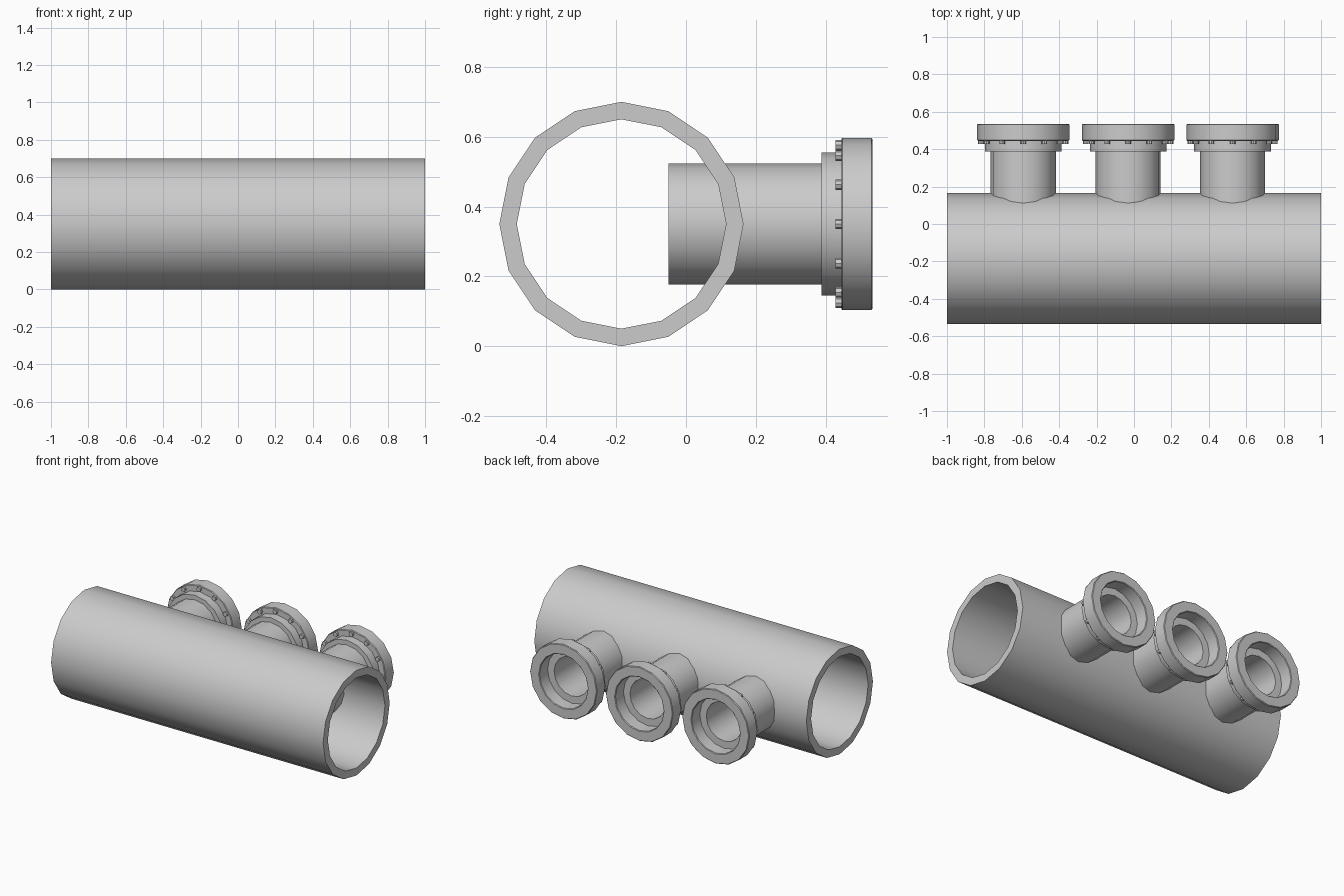
import bpy, math
from math import cos, sin, pi

if "Cube" in bpy.data.objects:
    bpy.data.objects.remove(bpy.data.objects["Cube"])


def revolve(name, profile, n, axis, loc):
    """Spin a closed (radius, offset) profile about the x or y axis."""
    verts, faces, m = [], [], len(profile)
    for i in range(n):
        a = 2 * pi * i / n
        for r, t in profile:
            u, w = r * cos(a), r * sin(a)
            p = (t, u, w) if axis == 'x' else (w, t, u)
            verts.append([p[k] + loc[k] for k in range(3)])
    for i in range(n):
        j = (i + 1) % n
        for k in range(m):
            l = (k + 1) % m
            faces.append((i * m + k, i * m + l, j * m + l, j * m + k))
    me = bpy.data.meshes.new(name)
    me.from_pydata(verts, [], faces)
    ob = bpy.data.objects.new(name, me)
    bpy.context.collection.objects.link(ob)
    bpy.ops.object.select_all(action='DESELECT')
    ob.select_set(True)
    bpy.context.view_layer.objects.active = ob
    bpy.ops.object.mode_set(mode='EDIT')
    bpy.ops.mesh.select_all(action='SELECT')
    bpy.ops.mesh.normals_make_consistent(inside=False)
    bpy.ops.object.mode_set(mode='OBJECT')
    bpy.ops.object.shade_smooth_by_angle(angle=math.radians(35))
    return ob


def tube(name, r_out, r_in, t0, t1, n, axis, loc):
    return revolve(name, [(r_out, t0), (r_out, t1), (r_in, t1), (r_in, t0)], n, axis, loc)


# main pipe
tube("main_pipe", 0.35, 0.30, -1, 1, 16, 'x', (0, -0.185, 0.35))

for i, x in enumerate((-0.592, -0.031, 0.527), 1):
    c = (x, 0, 0.35)
    # branch pipe, running on inside the main pipe
    tube(f"branch_pipe_{i}", 0.174, 0.13, -0.05, 0.44, 16, 'y', c)
    # collar behind the flange
    tube(f"collar_{i}", 0.205, 0.13, 0.388, 0.447, 16, 'y', c)
    # flange with open recess and softened rim
    revolve(f"flange_{i}", [(0.243, 0.445), (0.247, 0.449), (0.247, 0.531), (0.243, 0.535),
                            (0.182, 0.535), (0.178, 0.531), (0.178, 0.445)], 16, 'y', c)
    # bolt heads around the back of the flange
    for k in range(12):
        a = 2 * pi * k / 12
        bpy.ops.mesh.primitive_cylinder_add(
            vertices=8, radius=0.015, depth=0.025, rotation=(pi / 2, 0, 0),
            location=(x + 0.226 * sin(a), 0.4415, 0.35 + 0.226 * cos(a)))
        bpy.context.object.name = f"bolt_{i}_{k + 1}"
